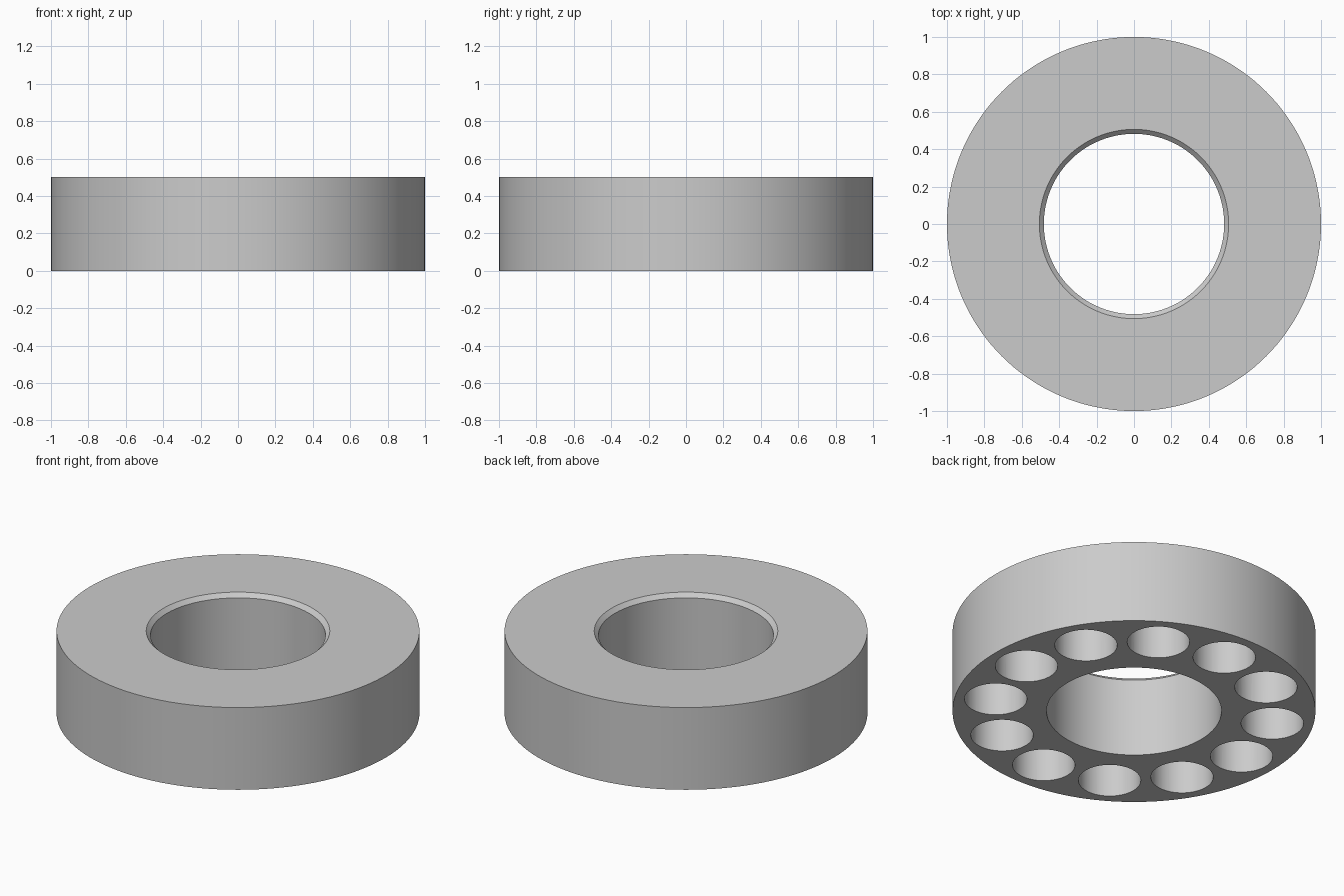
import bpy
import bmesh
from math import cos, sin, pi, radians

cube = bpy.data.objects.get("Cube")
if cube:
    bpy.data.objects.remove(cube, do_unlink=True)

HEIGHT = 0.5
BORE = 0.482
CHAMFER = 0.024
POCKETS = 12
POCKET_RADIUS = 0.172
POCKET_CIRCLE = 0.774
POCKET_DEPTH = 0.4

grey = bpy.data.materials.new("light grey")
grey.use_nodes = True
colour = (0.6, 0.6, 0.6, 1)
grey.diffuse_color = colour
grey.node_tree.nodes["Principled BSDF"].inputs["Base Color"].default_value = colour


def add_object(name, bm):
    bmesh.ops.recalc_face_normals(bm, faces=bm.faces)
    mesh = bpy.data.meshes.new(name)
    bm.to_mesh(mesh)
    bm.free()
    mesh.materials.append(grey)
    obj = bpy.data.objects.new(name, mesh)
    bpy.context.collection.objects.link(obj)
    return obj


def lathe(name, profile, segments):
    """Revolve a closed (radius, z) profile around the z axis."""
    bm = bmesh.new()
    rings = [[bm.verts.new((r * cos(2 * pi * i / segments),
                            r * sin(2 * pi * i / segments), z))
              for r, z in profile] for i in range(segments)]
    n = len(profile)
    for i in range(segments):
        a, b = rings[i], rings[(i + 1) % segments]
        for j in range(n):
            k = (j + 1) % n
            bm.faces.new((a[j], b[j], b[k], a[k]))
    return add_object(name, bm)


# Ring body with a small chamfer at the top of the bore
ring = lathe("ring_body", [(BORE, 0), (1, 0), (1, HEIGHT),
                           (BORE + CHAMFER, HEIGHT),
                           (BORE, HEIGHT - CHAMFER)], 144)

# Blind round pockets, cut from the underside
bm = bmesh.new()
for i in range(POCKETS):
    angle = 2 * pi * i / POCKETS
    made = bmesh.ops.create_cone(bm, cap_ends=True, segments=64,
                                 radius1=POCKET_RADIUS, radius2=POCKET_RADIUS,
                                 depth=2 * POCKET_DEPTH)
    bmesh.ops.translate(bm, verts=made["verts"],
                        vec=(POCKET_CIRCLE * cos(angle),
                             POCKET_CIRCLE * sin(angle), 0))
cutter = add_object("pocket_cutter", bm)
cutter.hide_render = True

cut = ring.modifiers.new("pockets", "BOOLEAN")
cut.operation = "DIFFERENCE"
cut.solver = "EXACT"
cut.object = cutter

bpy.ops.object.select_all(action="DESELECT")
ring.select_set(True)
bpy.context.view_layer.objects.active = ring
bpy.ops.object.modifier_apply(modifier=cut.name)
bpy.data.objects.remove(cutter, do_unlink=True)

# Smooth walls, crisp rims
bpy.ops.object.shade_smooth_by_angle(angle=radians(30))
